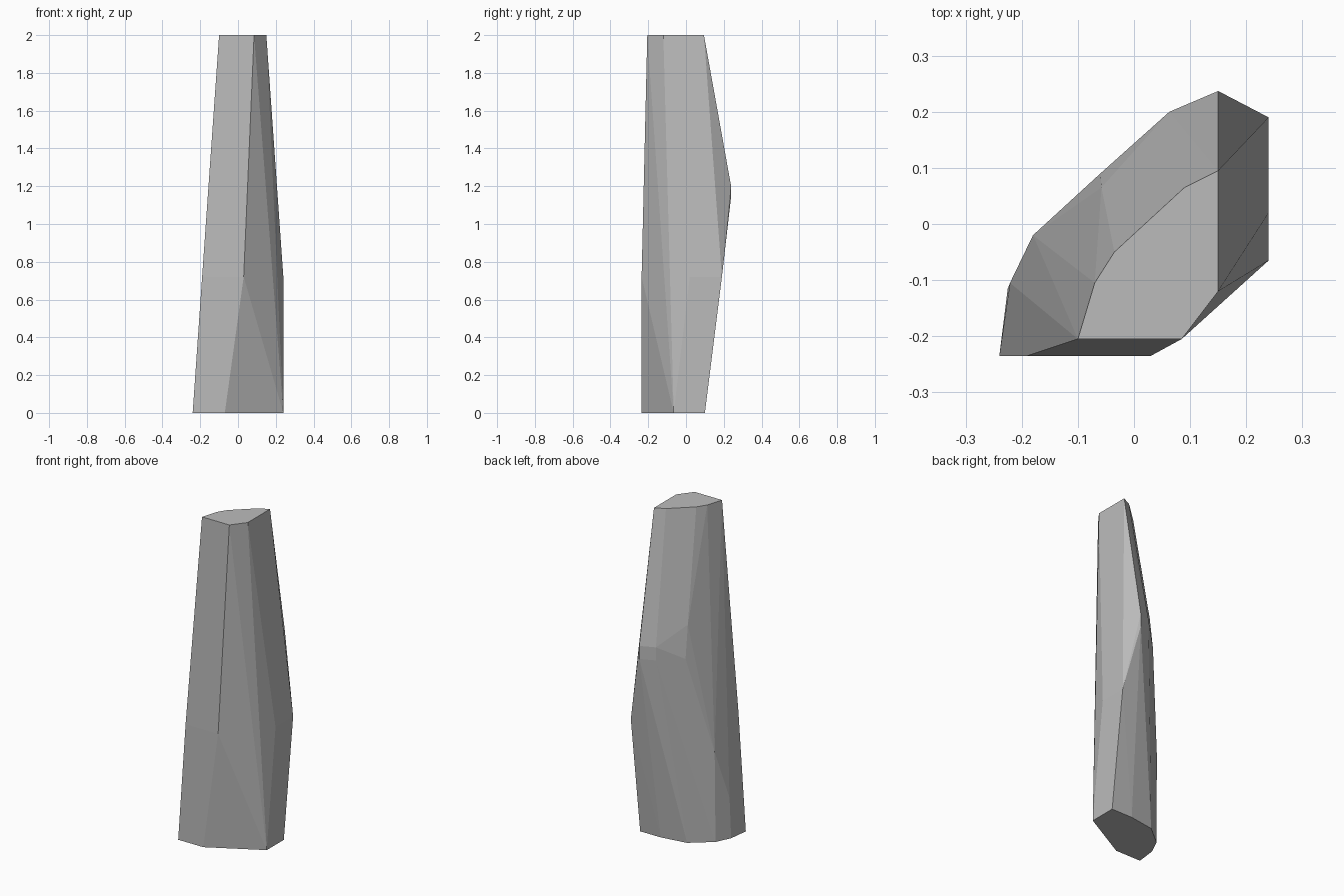
import bpy, bmesh

old = bpy.data.objects.get("Cube")
if old:
    bpy.data.objects.remove(old, do_unlink=True)

# Plain grey stone
grey = bpy.data.materials.new("stone_grey")
grey.use_nodes = True
colour = (0.5, 0.5, 0.5, 1)
grey.diffuse_color = colour
grey.node_tree.nodes["Principled BSDF"].inputs["Base Color"].default_value = colour

# Corner outlines by height
levels = {
    2.0: [(-.10, -.205), (.085, -.205), (.15, -.12), (.15, .095),
          (.09, .065), (-.035, -.05), (-.07, -.105)],
    1.33: [(-.058, .065)],
    1.21: [(.15, .237), (.063, .2)],
    1.13: [(.15, .237), (.063, .2), (-.06, .09)],
    .72: [(.03, -.235), (.24, .02), (.24, .19), (-.19, -.235)],
    .55: [(-.18, -.02)],
    .25: [(-.221, -.105)],
    0.0: [(-.24, -.235), (-.07, -.235), (.24, -.065), (.24, .1),
          (.10, .1), (-.06, .075), (-.182, -.025), (-.225, -.115)],
}

# Faceted shard wrapped around the corners
bm = bmesh.new()
for z, outline in levels.items():
    for x, y in outline:
        bm.verts.new((x, y, z))
hull = bmesh.ops.convex_hull(bm, input=bm.verts[:])
spare = {g for g in hull["geom_interior"] + hull["geom_unused"]
         if isinstance(g, bmesh.types.BMVert)}
bmesh.ops.delete(bm, geom=list(spare), context="VERTS")
bmesh.ops.dissolve_limit(bm, angle_limit=0.005, verts=bm.verts[:], edges=bm.edges[:])
bmesh.ops.recalc_face_normals(bm, faces=bm.faces[:])

mesh = bpy.data.meshes.new("stone_shard")
bm.to_mesh(mesh)
bm.free()
mesh.materials.append(grey)
shard = bpy.data.objects.new("stone_shard", mesh)
bpy.context.collection.objects.link(shard)
